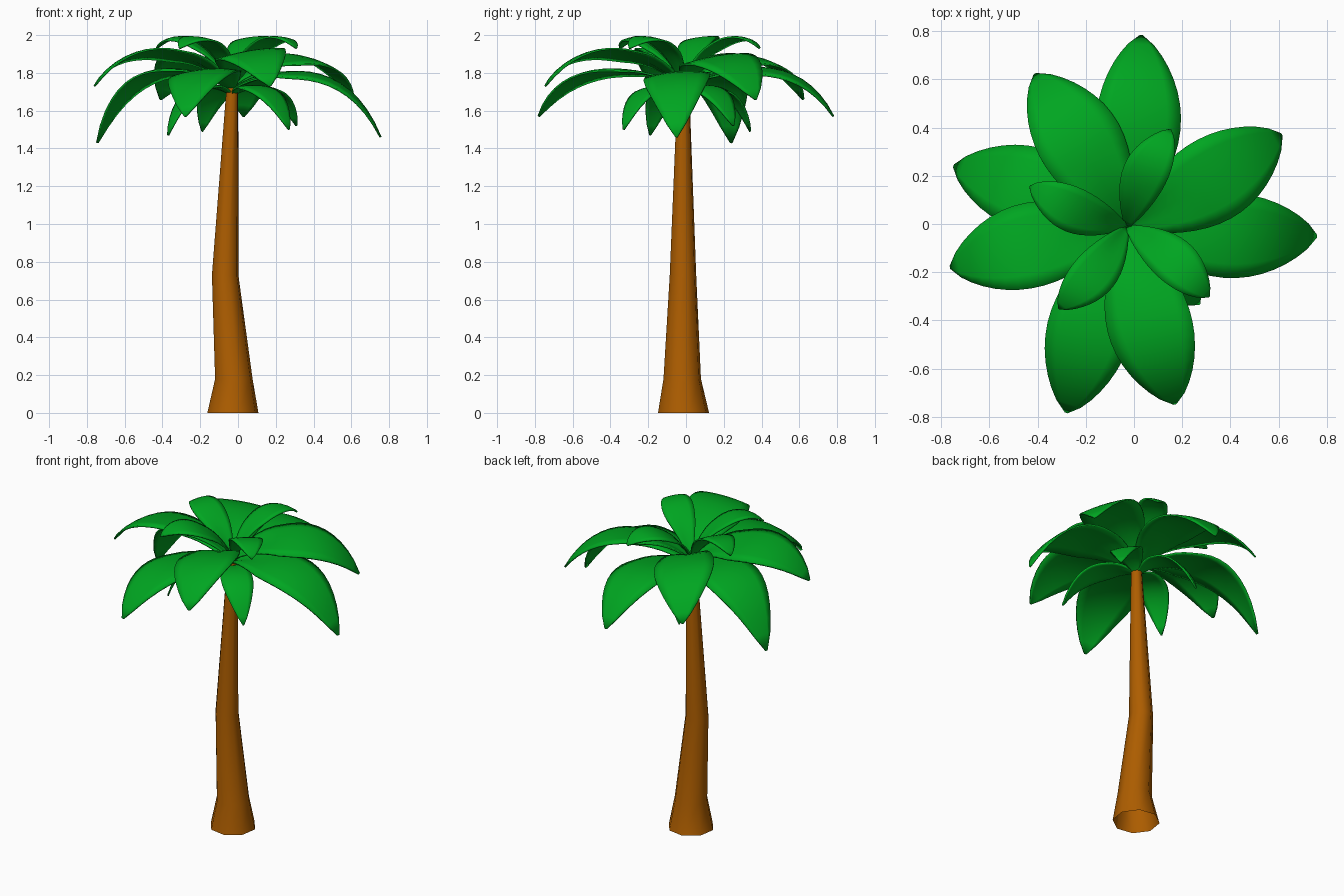
import bpy, bmesh, math
from mathutils import Vector

if "Cube" in bpy.data.objects:
    bpy.data.objects.remove(bpy.data.objects["Cube"])


def material(name, color):
    m = bpy.data.materials.new(name)
    m.diffuse_color = (*color, 1)
    m.use_nodes = True
    m.node_tree.nodes["Principled BSDF"].inputs["Base Color"].default_value = m.diffuse_color
    return m


bark = material("bark", (0.42, 0.11, 0.0))
green = material("leaf_green", (0.0, 0.38, 0.015))


def make_object(name, bm, mat, angle):
    bmesh.ops.recalc_face_normals(bm, faces=bm.faces)
    me = bpy.data.meshes.new(name)
    bm.to_mesh(me)
    bm.free()
    me.materials.append(mat)
    ob = bpy.data.objects.new(name, me)
    bpy.context.collection.objects.link(ob)
    bpy.ops.object.select_all(action='DESELECT')
    bpy.context.view_layer.objects.active = ob
    ob.select_set(True)
    bpy.ops.object.shade_smooth_by_angle(angle=math.radians(angle))
    return ob


# Trunk: lofted octagon rings (z, centre x, centre y, radius), open at the bottom
RINGS = [(0, -0.027, -0.013, 0.139), (0.18, -0.022, -0.02, 0.102),
         (0.73, -0.068, -0.016, 0.072), (1.72, -0.03, -0.014, 0.032)]
SIDES = 8
bm = bmesh.new()
loops = []
for z, cx, cy, r in RINGS:
    loops.append([bm.verts.new((cx + r * math.cos(math.tau * (i + 0.3) / SIDES),
                                cy + r * math.sin(math.tau * (i + 0.3) / SIDES), z))
                  for i in range(SIDES)])
for a, b in zip(loops, loops[1:]):
    for i in range(SIDES):
        j = (i + 1) % SIDES
        bm.faces.new((a[i], a[j], b[j], b[i]))
bm.faces.new(loops[-1])
make_object("trunk", bm, bark, 60)


def bezier(p, t):
    u = 1 - t
    return u**3 * p[0] + 3*u*u*t * p[1] + 3*u*t*t * p[2] + t**3 * p[3]


# Leaf: broad blade swept along an arched spine from the crown to its tip
def leaf(name, tip, root_z, rise, width, bend, roll, droop, n=16, m=6):
    root = Vector((-0.03, -0.012))
    d = Vector(tip[:2]) - root
    length = d.length
    d.normalize()
    side = Vector((-d.y, d.x))
    rs = [0, 0.3 * length, 0.76 * length, length]
    zs = [root_z, rise[0], rise[1], tip[2]]
    bm = bmesh.new()
    rows = []
    for i in range(n + 1):
        t = i / n
        r = bezier(rs, t)
        q = r / length
        w = width / 2 * max(0.03, (math.sin(math.pi * q)) ** 0.7 * (0.78 + 0.3 * q))
        if i == 0:
            w = 0.012
        row = []
        for k in range(m + 1):
            s = 2 * k / m - 1
            lat = s * w + bend * math.sin(math.pi * q)
            fold = 0.35 * max(0, 1 - 2.5 * q) * abs(s) * w - droop * s * s * w
            z = bezier(zs, t) + fold + roll * s * w
            p = root + d * r + side * lat
            row.append(bm.verts.new((p.x, p.y, z)))
        rows.append(row)
    for a, b in zip(rows, rows[1:]):
        for k in range(m):
            bm.faces.new((a[k], b[k], b[k + 1], a[k + 1]))
    ob = make_object(name, bm, green, 60)
    sol = ob.modifiers.new("thickness", 'SOLIDIFY')
    sol.thickness = 0.01
    sol.offset = 0


# Large drooping leaves: tip, spine rise
for i, (tip, rise) in enumerate([((0.755, -0.05, 1.46), (1.83, 1.91)),
                                 ((0.03, 0.78, 1.57), (1.84, 1.93)),
                                 ((-0.745, 0.24, 1.43), (1.84, 1.95)),
                                 ((-0.28, -0.78, 1.57), (1.84, 1.91))]):
    leaf(f"low_leaf_{i+1}", tip, 1.71, rise, 0.375, -0.015, 0.08, 0.12)

# Large spreading leaves
for i, (tip, rise) in enumerate([((0.61, 0.37, 1.66), (1.93, 1.97)),
                                 ((-0.41, 0.62, 1.66), (1.93, 1.97)),
                                 ((-0.76, -0.18, 1.73), (1.94, 2.01)),
                                 ((0.17, -0.745, 1.73), (1.94, 2.01))]):
    leaf(f"spread_leaf_{i+1}", tip, 1.73, rise, 0.375, -0.015, 0.16, 0.08)

# Small crown leaves on top
for i, (x, y) in enumerate([(0.15, 0.39), (-0.43, 0.155), (-0.31, -0.35), (0.31, -0.30)]):
    leaf(f"crown_leaf_{i+1}", (x, y, 1.93), 1.74, (1.98, 2.05), 0.2, 0.02, -0.1, 0.08)

# Small hanging leaves under the crown
for i, tip in enumerate([(0.27, -0.33, 1.50), (-0.37, -0.19, 1.47),
                         (-0.19, 0.34, 1.49), (0.31, 0.25, 1.52)]):
    leaf(f"hanging_leaf_{i+1}", tip, 1.68, (1.76, 1.77), 0.2, -0.01, 0.05, 0.12)
